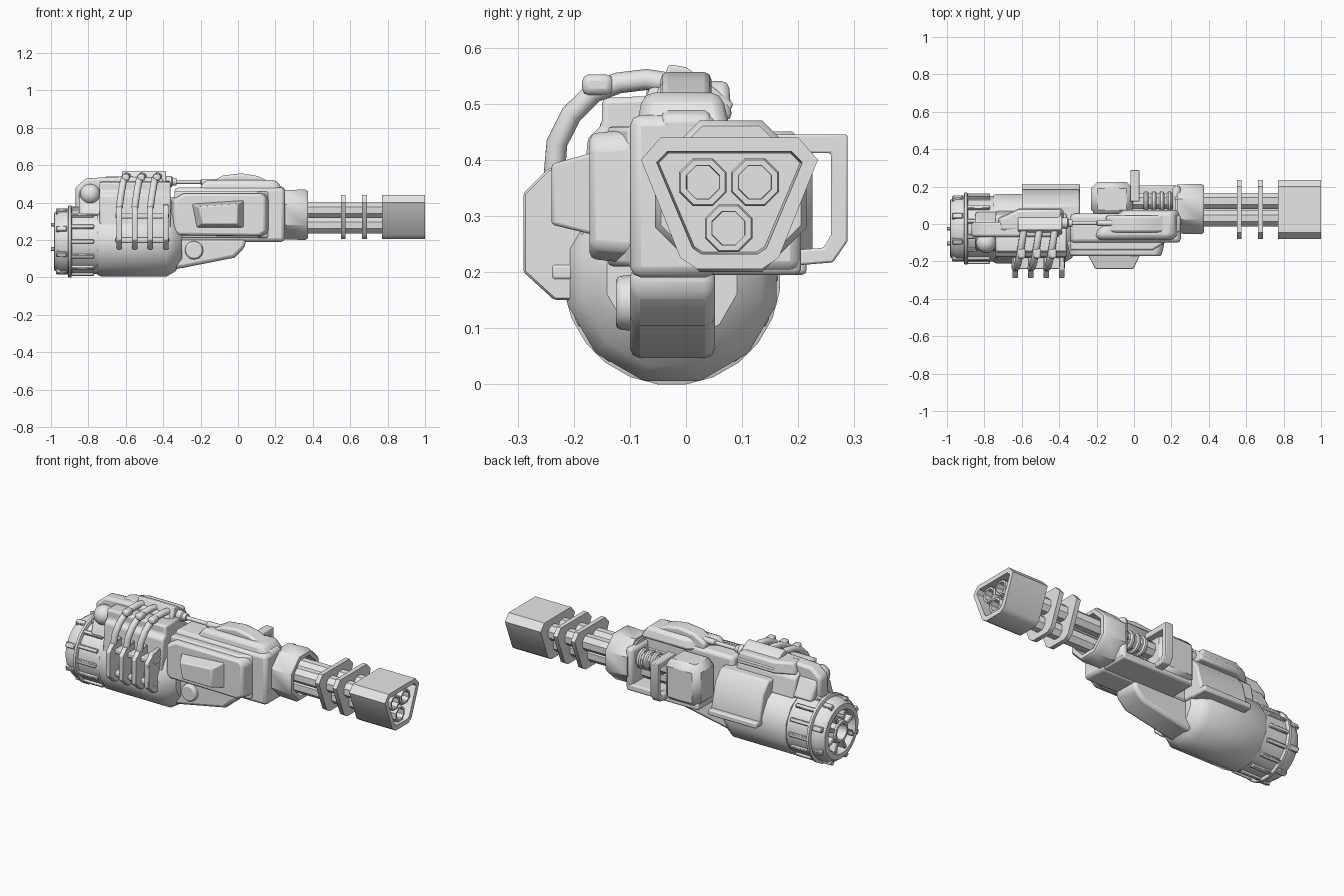
import bpy, bmesh
from math import pi, cos, sin, radians
from mathutils import Vector, Matrix

cube = bpy.data.objects.get("Cube")
if cube:
    bpy.data.objects.remove(cube, do_unlink=True)

GREY = (0.8, 0.8, 0.8, 1)
metal = bpy.data.materials.new("plain grey metal")
metal.use_nodes = True
metal.diffuse_color = GREY
metal.node_tree.nodes["Principled BSDF"].inputs["Base Color"].default_value = GREY
parts = []


def finish(name, bm, bevel=0.0, segments=2):
    bmesh.ops.recalc_face_normals(bm, faces=bm.faces)
    mesh = bpy.data.meshes.new(name)
    bm.to_mesh(mesh)
    bm.free()
    mesh.materials.append(metal)
    ob = bpy.data.objects.new(name, mesh)
    bpy.context.collection.objects.link(ob)
    if bevel:
        mod = ob.modifiers.new("Bevel", 'BEVEL')
        mod.width, mod.segments = bevel, segments
        mod.limit_method, mod.angle_limit = 'ANGLE', radians(40)
    parts.append(ob)
    return ob


def prism(name, axis, pts, a, b, bevel=0.0, scale=1.0, recess=0.0, segments=2):
    """Extrude an outline along an axis from a to b; the far end may shrink or be recessed."""
    bm = bmesh.new()
    cu = sum(p[0] for p in pts) / len(pts)
    cv = sum(p[1] for p in pts) / len(pts)

    def ring(t, s):
        out = []
        for u, v in pts:
            u, v = cu + (u - cu) * s, cv + (v - cv) * s
            co = {'x': (t, u, v), 'y': (u, t, v), 'z': (u, v, t)}[axis]
            out.append(bm.verts.new(co))
        return out
    r0, r1 = ring(a, 1.0), ring(b, scale)
    bm.faces.new(r0)
    cap = bm.faces.new(r1)
    n = len(pts)
    for i in range(n):
        bm.faces.new((r0[i], r0[(i + 1) % n], r1[(i + 1) % n], r1[i]))
    if recess:
        bmesh.ops.recalc_face_normals(bm, faces=bm.faces)
        bmesh.ops.inset_region(bm, faces=[cap], thickness=0.028)
        bmesh.ops.inset_region(bm, faces=[cap], thickness=0.004)
        bmesh.ops.translate(bm, verts=cap.verts, vec=(-recess, 0, 0))
    return finish(name, bm, bevel, segments)


def box(name, x, y, z, bevel=0.0, segments=2):
    return prism(name, 'x', [(y[0], z[0]), (y[1], z[0]), (y[1], z[1]), (y[0], z[1])],
                 x[0], x[1], bevel, segments=segments)


def lathe(name, profile, y, z, sides=16, closed=False, turn=0.5):
    """Spin an (x, radius) profile around a line parallel to x."""
    bm = bmesh.new()
    rings = []
    for x, r in profile:
        rings.append([bm.verts.new((x, y + r * cos(2 * pi * (i + turn) / sides),
                                    z + r * sin(2 * pi * (i + turn) / sides))) for i in range(sides)])
    pairs = list(zip(rings, rings[1:]))
    if closed:
        pairs.append((rings[-1], rings[0]))
    else:
        bm.faces.new(rings[0])
        bm.faces.new(rings[-1])
    for p, q in pairs:
        for i in range(sides):
            j = (i + 1) % sides
            bm.faces.new((p[i], p[j], q[j], q[i]))
    return finish(name, bm)


def tube(name, pts, radius, sides=3):
    curve = bpy.data.curves.new(name, 'CURVE')
    curve.dimensions, curve.bevel_depth, curve.bevel_resolution = '3D', radius, sides
    curve.use_fill_caps = True
    spline = curve.splines.new('POLY')
    spline.points.add(len(pts) - 1)
    for p, co in zip(spline.points, pts):
        p.co = (*co, 1)
    curve.materials.append(metal)
    ob = bpy.data.objects.new(name, curve)
    bpy.context.collection.objects.link(ob)
    for s in curve.splines:
        s.use_smooth = True


# Muzzle block and barrel clamps
shield = [(-0.08, 0.40), (-0.045, 0.44), (0.20, 0.44), (0.235, 0.40),
          (0.165, 0.225), (0.135, 0.205), (0.02, 0.205), (-0.01, 0.225)]
prism("muzzle_block", 'x', shield, 0.77, 1.0, recess=0.06)
for k, x in enumerate((0.55, 0.663)):
    prism(f"barrel_clamp_{k}", 'x', shield, x, x + 0.026)

# Three hollow barrels
for k, (y, z) in enumerate(((0.03, 0.36), (0.123, 0.36), (0.076, 0.278))):
    lathe(f"barrel_{k}", [(-0.1, 0.046), (0.985, 0.046), (0.99, 0.043), (0.99, 0.032),
                          (0.9, 0.03), (-0.1, 0.03)], y, z, 8, closed=True)
    lathe(f"barrel_plug_{k}", [(0.90, 0.031), (0.95, 0.031)], y, z, 8)

# Barrel collar
lathe("barrel_collar", [(0.23, 0.142), (0.36, 0.146), (0.375, 0.135), (0.375, 0.112),
                        (0.30, 0.108), (0.23, 0.108)], 0.08, 0.335, 8, closed=True)
lathe("collar_back", [(0.22, 0.13), (0.31, 0.13)], 0.08, 0.335, 8)

# Receiver
box("receiver", (-0.34, 0.25), (-0.10, 0.055), (0.19, 0.48), 0.02)
box("receiver_floor", (-0.22, 0.24), (0.0, 0.205), (0.195, 0.235), 0.01)
box("receiver_front_wall", (0.205, 0.25), (-0.05, 0.205), (0.20, 0.44), 0.02)
box("rear_side_block", (-0.23, -0.005), (0.04, 0.225), (0.205, 0.45), 0.035, 1)
for k in range(4):
    x = 0.05 + 0.042 * k
    lathe(f"barrel_ring_{k}", [(x, 0.05), (x + 0.008, 0.058), (x + 0.02, 0.058), (x + 0.028, 0.05)],
          0.118, 0.36, 12)

# Side handle
handle = [(0.12, 0.445), (0.288, 0.445), (0.288, 0.255), (0.262, 0.217), (0.15, 0.208),
          (0.15, 0.236), (0.245, 0.243), (0.258, 0.265), (0.258, 0.412), (0.12, 0.412)]
prism("side_handle", 'x', handle, -0.02, 0.03, 0.004)

# Front side cover with its raised panel
cover = [(-0.36, 0.24), (-0.33, 0.22), (0.13, 0.215), (0.165, 0.24),
         (0.165, 0.43), (0.14, 0.455), (-0.30, 0.455), (-0.36, 0.42)]
prism("side_cover", 'y', cover, -0.09, -0.172, 0.012, 0.93)
prism("cover_panel", 'y', [(-0.25, 0.395), (-0.225, 0.265), (0.035, 0.265), (0.035, 0.415)],
      -0.16, -0.24, 0.006, 0.72)
prism("cover_skirt", 'z', [(-0.34, -0.14), (0.10, -0.14), (0.165, -0.10), (0.165, 0.0), (-0.34, 0.0)],
      0.21, 0.46, 0.01)

# Lower fairing and its round boss
prism("lower_fairing", 'y', [(-0.40, 0.04), (-0.30, 0.05), (-0.02, 0.105), (0.04, 0.165),
                             (0.04, 0.21), (-0.40, 0.21)], -0.10, 0.052, 0.018)
boss = [(-0.235 + 0.052 * cos(pi * k / 6), 0.145 + 0.052 * sin(pi * k / 6)) for k in range(12)]
prism("fairing_boss", 'y', boss, -0.08, -0.125, 0.008, 0.9)

# Upper front fairing
prism("top_fairing", 'y', [(-0.15, 0.46), (-0.15, 0.505), (-0.08, 0.545), (0.02, 0.556), (0.10, 0.543),
                           (0.21, 0.495), (0.25, 0.478), (0.25, 0.45)], -0.045, 0.045, 0.012)
prism("top_fairing_base", 'z', [(-0.22, -0.09), (0.23, -0.09), (0.25, -0.06), (0.25, 0.08),
                                (-0.06, 0.08), (-0.14, 0.02), (-0.22, -0.04)], 0.45, 0.52, 0.02, 0.82)

# Rear drum
AY, AZ = -0.025, 0.192
lathe("drum_body", [(-0.75, 0.185), (-0.735, 0.193), (-0.38, 0.193), (-0.335, 0.165),
                    (-0.30, 0.12)], AY, AZ, 12)
lathe("drum_neck", [(-0.92, 0.176), (-0.74, 0.176)], AY, AZ, 24)
lathe("drum_band", [(-0.91, 0.185), (-0.906, 0.194), (-0.892, 0.194), (-0.888, 0.185)], AY, AZ, 24)
lathe("drum_end_ring", [(-0.90, 0.178), (-0.95, 0.178), (-0.982, 0.155), (-0.985, 0.125),
                        (-0.97, 0.115), (-0.90, 0.115)], AY, AZ, 24, closed=True)
lathe("drum_hub", [(-0.90, 0.066), (-0.975, 0.066), (-0.985, 0.058), (-0.985, 0.045),
                   (-0.90, 0.04)], AY, AZ, 16, closed=True)


def around(name, count, x0, x1, r0, r1, width):
    """Radial blocks repeated around the drum axis."""
    bm = bmesh.new()
    for k in range(count):
        m = (Matrix.Translation((0, AY, AZ)) @ Matrix.Rotation(2 * pi * (k + 0.5) / count, 4, 'X')
             @ Matrix.Translation(((x0 + x1) / 2, 0, (r0 + r1) / 2))
             @ Matrix.Diagonal((x1 - x0, width, r1 - r0, 1)))
        bmesh.ops.create_cube(bm, size=1, matrix=m)
    finish(name, bm, 0.004, 1)


around("drum_teeth", 14, -0.895, -0.77, 0.165, 0.189, 0.022)
around("drum_spokes", 8, -0.978, -0.91, 0.055, 0.135, 0.022)
around("drum_lugs", 8, -0.972, -0.915, 0.16, 0.186, 0.03)
lathe("drum_pin", [(-1.0, 0.011), (-0.93, 0.011)], AY, AZ + 0.09, 8)
lathe("drum_pin_low", [(-1.0, 0.011), (-0.93, 0.011)], AY - 0.08, AZ - 0.04, 8)

# Drum rear shoulder and rail
prism("drum_shoulder", 'x', [(0.05, 0.20), (0.185, 0.20), (0.185, 0.24), (0.15, 0.37),
                             (0.10, 0.43), (-0.02, 0.43)], -0.60, -0.29, 0.01)
box("drum_side_rail", (-0.60, -0.29), (0.10, 0.215), (0.195, 0.228), 0.008)

# Upper rear housing
prism("upper_hump", 'y', [(-0.87, 0.36), (-0.87, 0.48), (-0.81, 0.53), (-0.60, 0.54),
                          (-0.40, 0.53), (-0.37, 0.36)], -0.07, 0.01, 0.015)
prism("upper_housing", 'x', [(-0.19, 0.25), (-0.175, 0.44), (-0.15, 0.46), (-0.15, 0.51), (-0.03, 0.515),
                             (0.05, 0.46), (0.07, 0.35)], -0.74, -0.36, 0.01)
prism("hump_base", 'x', [(-0.15, 0.33), (-0.12, 0.42), (-0.07, 0.47), (0.01, 0.47), (0.07, 0.36)],
      -0.85, -0.72, 0.015)
prism("top_wedge", 'x', [(-0.07, 0.48), (-0.03, 0.57), (0.0, 0.565), (0.035, 0.54), (0.085, 0.5),
                         (0.075, 0.48)], -0.62, -0.385, 0.005)
prism("wedge_skirt", 'z', [(-0.73, 0.03), (-0.62, 0.082), (-0.375, 0.082), (-0.375, -0.04), (-0.73, -0.04)],
      0.47, 0.54, 0.012, 0.9)

# Round knob on the housing
bm = bmesh.new()
bmesh.ops.create_uvsphere(bm, u_segments=16, v_segments=10, radius=0.056,
                          matrix=Matrix.Translation((-0.79, -0.10, 0.445)))
finish("housing_knob", bm)

# Cooling plates with curved hoses over the housing
fin = [(-0.29, 0.20), (-0.29, 0.34), (-0.245, 0.385), (-0.175, 0.39), (-0.175, 0.19), (-0.205, 0.15), (-0.235, 0.15)]
arc = [(-0.235, 0.37), (-0.23, 0.43), (-0.205, 0.48), (-0.165, 0.52), (-0.12, 0.537), (-0.07, 0.543), (-0.02, 0.535)]
for k in range(4):
    x = -0.635 + 0.083 * k
    prism(f"cooling_plate_{k}", 'x', fin, x - 0.014, x + 0.014, 0.004, segments=1)
    if k < 3:
        tube(f"cooling_hose_{k}", [(x + 0.008 * i, y, z) for i, (y, z) in enumerate(arc)], 0.019)
        box(f"hose_clip_{k}", (x + 0.015, x + 0.055), (-0.185, -0.13), (0.515, 0.552), 0.012)
for k, z in enumerate((0.20, 0.33)):
    box(f"plate_bar_{k}", (-0.655, -0.37), (-0.24, -0.18), (z - 0.014, z + 0.014), 0.006)

# Piston between housing and front fairing
lathe("piston_collar", [(-0.40, 0.03), (-0.355, 0.03), (-0.35, 0.022), (-0.33, 0.02)], 0.005, 0.512, 12)
lathe("piston_rod", [(-0.34, 0.011), (-0.20, 0.011), (-0.195, 0.017), (-0.10, 0.017)], 0.005, 0.51, 10)

# Smooth shading with sharp edges kept
bpy.ops.object.select_all(action='DESELECT')
for ob in parts:
    ob.select_set(True)
bpy.context.view_layer.objects.active = parts[0]
bpy.ops.object.shade_smooth_by_angle(angle=radians(38))
